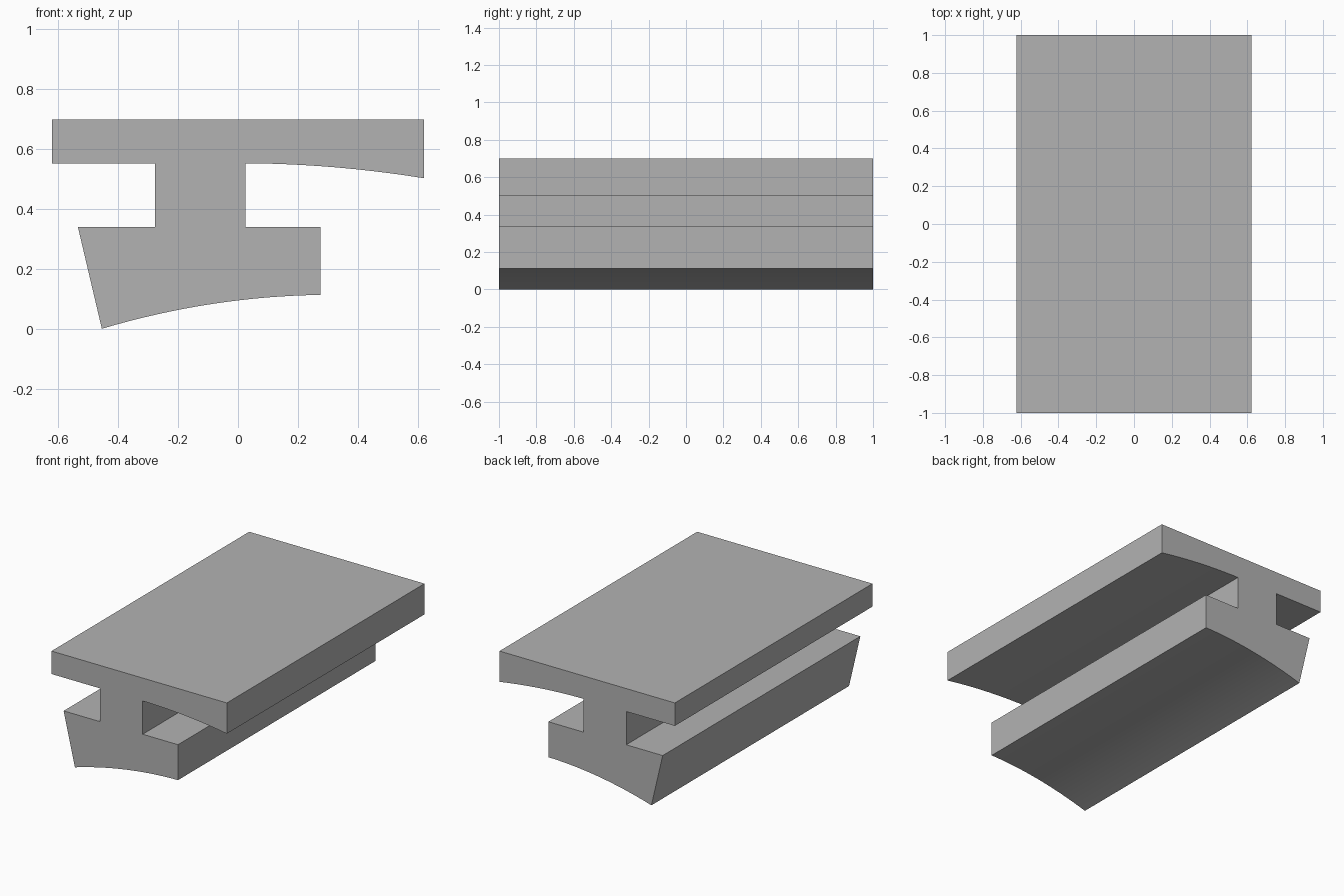
import bpy
import bmesh

cube = bpy.data.objects.get("Cube")
if cube:
    bpy.data.objects.remove(cube, do_unlink=True)

HALF_LENGTH = 1.0


def flat_material(name, colour):
    mat = bpy.data.materials.new(name)
    mat.use_nodes = True
    mat.diffuse_color = colour
    mat.node_tree.nodes["Principled BSDF"].inputs["Base Color"].default_value = colour
    return mat


def arc(start, end, peak_x, steps=16):
    """Shallow parabola through start and end, level at peak_x."""
    (x0, z0), (x1, z1) = start, end
    k = (z1 - z0) / ((x1 - peak_x) ** 2 - (x0 - peak_x) ** 2)
    xs = [x0 + (x1 - x0) * i / steps for i in range(steps + 1)]
    return [(x, z0 + k * ((x - peak_x) ** 2 - (x0 - peak_x) ** 2)) for x in xs]


# Cross-section: curved foot, right slot, drooping flange, flat top, left slot
profile = arc((-0.455, 0.0), (0.275, 0.113), 0.31)
profile += [(0.275, 0.34), (0.025, 0.34)]
profile += arc((0.025, 0.553), (0.621, 0.503), 0.0)
profile += [(0.621, 0.70), (-0.621, 0.70), (-0.621, 0.553),
            (-0.277, 0.553), (-0.277, 0.34), (-0.535, 0.34)]

# Extrude the section along the length of the rail
bm = bmesh.new()
end_face = bm.faces.new([bm.verts.new((x, -HALF_LENGTH, z)) for x, z in profile])
extruded = bmesh.ops.extrude_face_region(bm, geom=[end_face], use_keep_orig=True)
moved = [v for v in extruded["geom"] if isinstance(v, bmesh.types.BMVert)]
bmesh.ops.translate(bm, verts=moved, vec=(0, 2 * HALF_LENGTH, 0))
bmesh.ops.recalc_face_normals(bm, faces=bm.faces)

mesh = bpy.data.meshes.new("slotted_rail")
bm.to_mesh(mesh)
bm.free()
mesh.materials.append(flat_material("plain_grey", (0.45, 0.45, 0.45, 1)))

rail = bpy.data.objects.new("slotted_rail", mesh)
bpy.context.collection.objects.link(rail)
bpy.context.view_layer.objects.active = rail
rail.select_set(True)
bpy.ops.object.shade_smooth_by_angle(angle=0.5)
